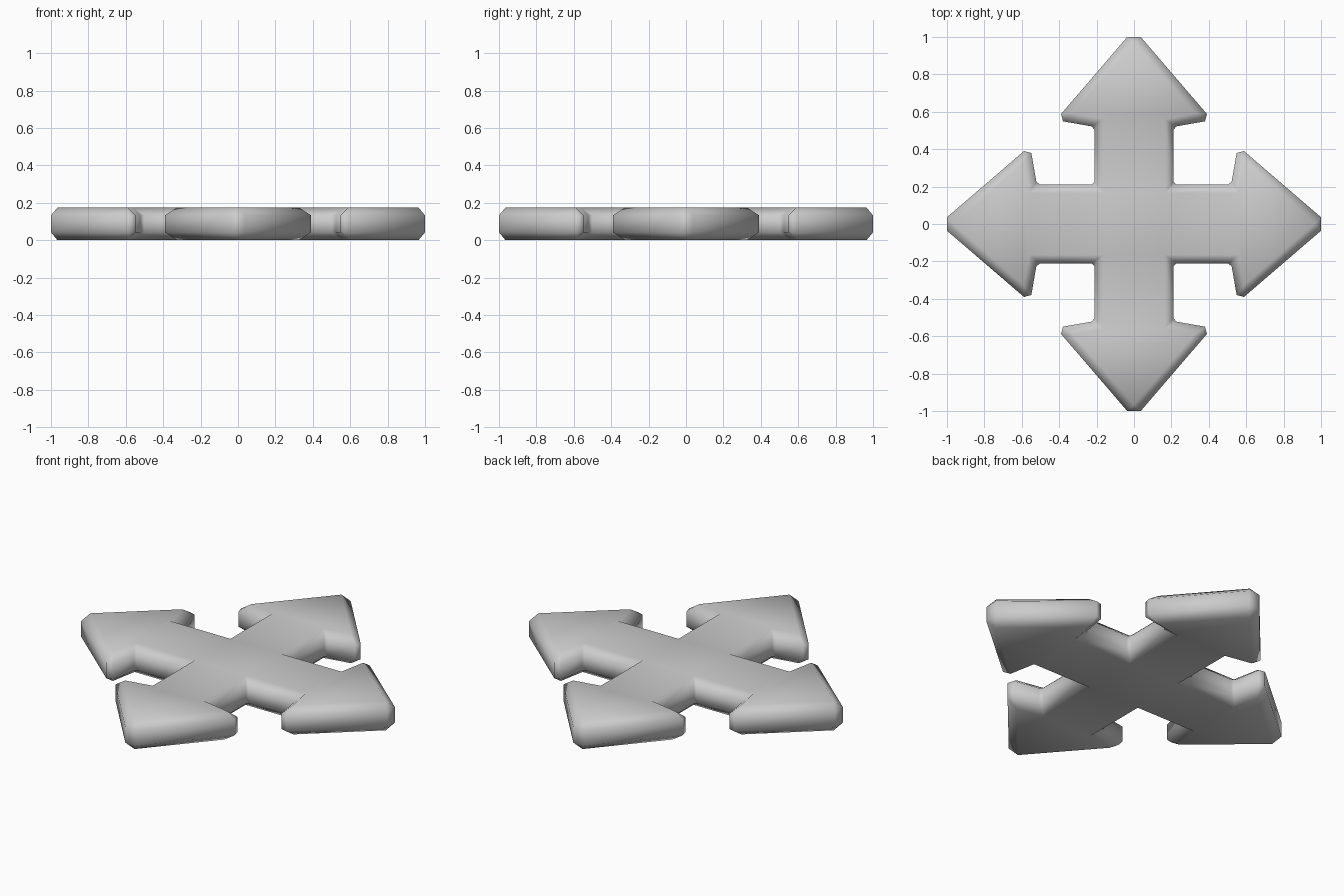
import bpy, bmesh
from math import pi
from mathutils import Matrix, Vector

if "Cube" in bpy.data.objects:
    bpy.data.objects.remove(bpy.data.objects["Cube"])

H, C = 0.175, 0.042   # thickness, bevel height

# Right half of one arm pointing +y: widest outline and matching flat-face outline
OUTER = [(0.21, 0.226), (0.211, 0.502), (0.226, 0.522), (0.38, 0.549), (0.39, 0.588), (0.036, 1.0)]
INSET = [(0.165, 0.165), (0.165, 0.56), (0.165, 0.56), (0.325, 0.59), (0.325, 0.59), (0.0, 0.965)]


def full_outline(half):
    arm = half + [(-x, y) for x, y in reversed(half)]
    return [Matrix.Rotation(k * pi / 2, 2) @ Vector(p) for k in range(4) for p in arm]


bm = bmesh.new()
rings = [[bm.verts.new((p.x, p.y, z)) for p in full_outline(pts)]
         for pts, z in ((INSET, 0), (OUTER, C), (OUTER, H - C), (INSET, H))]
n = len(rings[0])

# Bevelled sides
for a, b in zip(rings, rings[1:]):
    for i in range(n):
        j = (i + 1) % n
        bm.faces.new((a[i], a[j], b[j], b[i]))

# Flat top and bottom: arrow heads, shafts and centre square
for ring in (rings[0], rings[-1]):
    for k in range(4):
        arm = ring[k * 12:k * 12 + 12]
        bm.faces.new(arm[1:11])
        bm.faces.new((arm[0], arm[1], arm[10], arm[11]))
    bm.faces.new([ring[k * 12 + e] for k in range(4) for e in (0, 11)])

bmesh.ops.remove_doubles(bm, verts=bm.verts[:], dist=0.0005)
bmesh.ops.recalc_face_normals(bm, faces=bm.faces[:])
for f in bm.faces:
    f.smooth = True

mesh = bpy.data.meshes.new("four_way_arrow")
bm.to_mesh(mesh)
bm.free()
bpy.context.collection.objects.link(bpy.data.objects.new("four_way_arrow", mesh))
